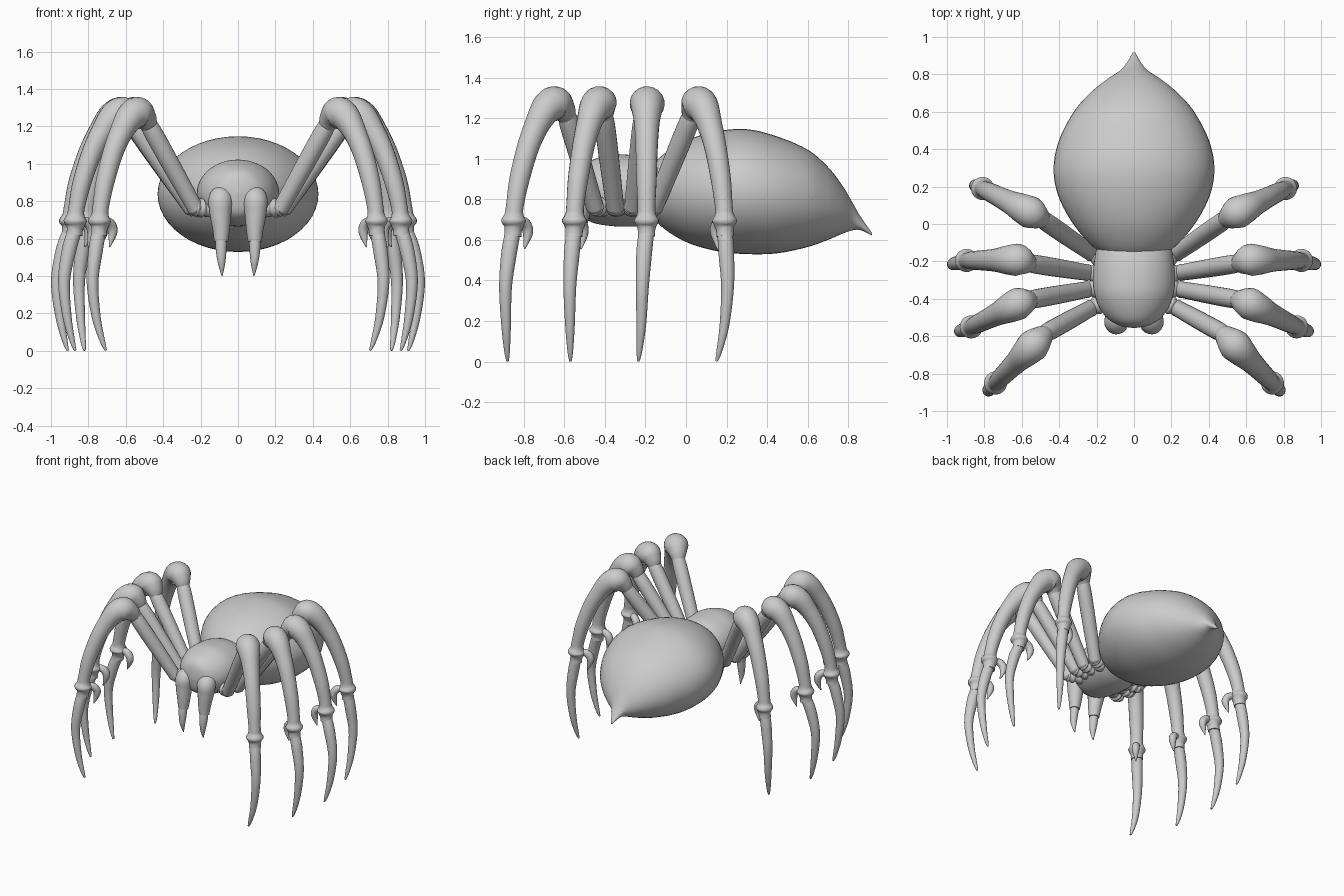
import bpy, bmesh, math
from mathutils import Vector

if "Cube" in bpy.data.objects:
    bpy.data.objects.remove(bpy.data.objects["Cube"])


def smooth_rows(rows, steps):
    """Catmull-Rom interpolation of rows of numbers."""
    out = []
    n = len(rows)
    for i in range(n - 1):
        a, b, c, d = rows[max(i - 1, 0)], rows[i], rows[i + 1], rows[min(i + 2, n - 1)]
        for s in range(steps):
            t = s / steps
            out.append([0.5 * (2 * q + (r - p) * t + (2 * p - 5 * q + 4 * r - w) * t * t
                               + (3 * q - p - 3 * r + w) * t ** 3)
                        for p, q, r, w in zip(a, b, c, d)])
    out.append(list(rows[-1]))
    return out


def skin(name, rings, mirror):
    """Bridge rings of points into a closed smooth surface."""
    bm = bmesh.new()
    loops = [[bm.verts.new(p) for p in ring] for ring in rings]
    n = len(loops[0])
    for a, b in zip(loops, loops[1:]):
        for i in range(n):
            j = (i + 1) % n
            bm.faces.new((a[i], a[j], b[j], b[i])).smooth = True
    bm.faces.new(loops[0])
    bm.faces.new(loops[-1])
    bmesh.ops.recalc_face_normals(bm, faces=bm.faces)
    me = bpy.data.meshes.new(name)
    bm.to_mesh(me)
    bm.free()
    ob = bpy.data.objects.new(name, me)
    bpy.context.collection.objects.link(ob)
    if mirror:
        ob.modifiers.new("mirror", 'MIRROR').use_mirror_merge = False
    return ob


def tube(name, rows, steps=5, sides=20):
    """Tapered tube along x, y, z, radius rows, mirrored to the other side."""
    pts = smooth_rows(rows, steps)
    pos = [Vector(p[:3]) for p in pts]
    rings, side = [], None
    for i, p in enumerate(pos):
        t = (pos[min(i + 1, len(pos) - 1)] - pos[max(i - 1, 0)]).normalized()
        if side is None:
            side = t.orthogonal()
        side = (side - t * side.dot(t)).normalized()
        up = t.cross(side)
        r = max(pts[i][3], 0.002)
        rings.append([p + r * (side * math.cos(a) + up * math.sin(a))
                      for a in (2 * math.pi * k / sides for k in range(sides))])
    return skin(name, rings, True)


def body(name, rows, sides=48):
    """Loft of ellipses: y, centre z, half width, half height."""
    rings = [[(max(w, .002) * math.cos(a), y, z + max(h, .002) * math.sin(a))
              for a in (2 * math.pi * k / sides for k in range(sides))]
             for y, z, w, h in smooth_rows(rows, 5)]
    return skin(name, rings, False)


# Abdomen with drooping pointed tip
body("abdomen", [
    (-.20, .84, .02, .02), (-.18, .84, .12, .10), (-.12, .84, .22, .175),
    (0, .84, .325, .25), (.15, .84, .405, .295), (.30, .838, .43, .308),
    (.45, .822, .40, .288), (.60, .805, .322, .24), (.70, .78, .235, .18),
    (.77, .75, .15, .12), (.82, .717, .075, .07), (.86, .682, .04, .034),
    (.918, .628, .006, .006)])

# Front body
body("thorax", [
    (-.555, .84, .01, .01), (-.545, .84, .07, .075), (-.52, .84, .125, .12),
    (-.46, .84, .178, .155), (-.38, .845, .21, .175), (-.30, .843, .22, .178),
    (-.20, .84, .213, .168), (-.10, .84, .19, .13), (0, .84, .12, .08)])

# Jaws and fangs
tube("jaw", [(.08, -.44, .84, .05), (.092, -.515, .81, .066), (.094, -.53, .74, .059),
             (.09, -.54, .65, .046), (.09, -.545, .585, .037)])
tube("fang", [(.09, -.545, .60, .031), (.09, -.553, .54, .029),
              (.088, -.558, .47, .02), (.085, -.55, .40, .003)])

# Per leg: hip, femur end, knee, ankle, claw middle (x, y), claw tip (x, y)
legs = {
    "front": ((.23, -.45), (.475, -.585), (.535, -.645), (.74, -.85), (.778, -.89), (.706, -.88)),
    "mid_front": ((.25, -.35), (.555, -.405), (.615, -.425), (.87, -.55), (.93, -.573), (.87, -.57)),
    "mid_back": ((.25, -.26), (.56, -.21), (.62, -.192), (.895, -.195), (.968, -.215), (.91, -.235)),
    "back": ((.23, -.155), (.49, .025), (.55, .06), (.81, .19), (.85, .205), (.82, .15)),
}
for key, data in legs.items():
    hip, end, knee, ankle, mid, tip = (Vector(p) for p in data)
    out = (ankle - knee).normalized()

    # Ringed hip segment
    root = Vector((.1, -.3 + (hip.y + .3) * .6))
    rows = []
    for f, r in ((0, .045), (.45, .05), (.62, .04), (.75, .052), (.9, .04), (1, .047), (1.12, .03)):
        p = root.lerp(hip, f)
        rows.append((p.x, p.y, .765, r))
    tube(key + "_hip", rows, 4)

    # Straight upper leg
    rows = []
    for f, r in ((-.06, .025), (-.02, .042), (.05, .044), (.5, .049), (.9, .05), (1.04, .043)):
        p = hip.lerp(end, f)
        rows.append((p.x, p.y, .765 + .44 * f, r))
    tube(key + "_upper_leg", rows, 4)

    # Knee and curved shin with flared ankle
    rows = [(end.x, end.y, 1.205, .046)]
    p = end.lerp(knee, .4)
    rows.append((p.x, p.y, 1.245, .066))
    for f, z, r in ((0, 1.272, .086), (.2, 1.25, .078), (.42, 1.175, .063), (.65, 1.06, .055),
                    (.86, .90, .05), (.97, .77, .044), (.99, .725, .047), (1, .695, .062),
                    (1, .67, .05), (1.01, .648, .043), (1.02, .618, .043)):
        p = knee.lerp(ankle, f)
        rows.append((p.x, p.y, z, r))
    tube(key + "_shin", rows)

    # Hooked spur inside the ankle
    rows = []
    for d, z, r in ((0, .685, .02), (.06, .69, .026), (.092, .665, .028),
                    (.098, .625, .024), (.075, .555, .003)):
        p = ankle - out * d
        rows.append((p.x, p.y, z, r))
    tube(key + "_spur", rows, 4, 12)

    # Claw foot
    rows = []
    for p, z, r in ((ankle + out * .006, .635, .038), (ankle.lerp(mid, .55), .54, .039),
                    (mid, .37, .032), (mid.lerp(tip, .28), .18, .024),
                    (mid.lerp(tip, .75), .05, .014), (tip, .002, .006)):
        rows.append((p.x, p.y, z, r))
    tube(key + "_claw", rows)
